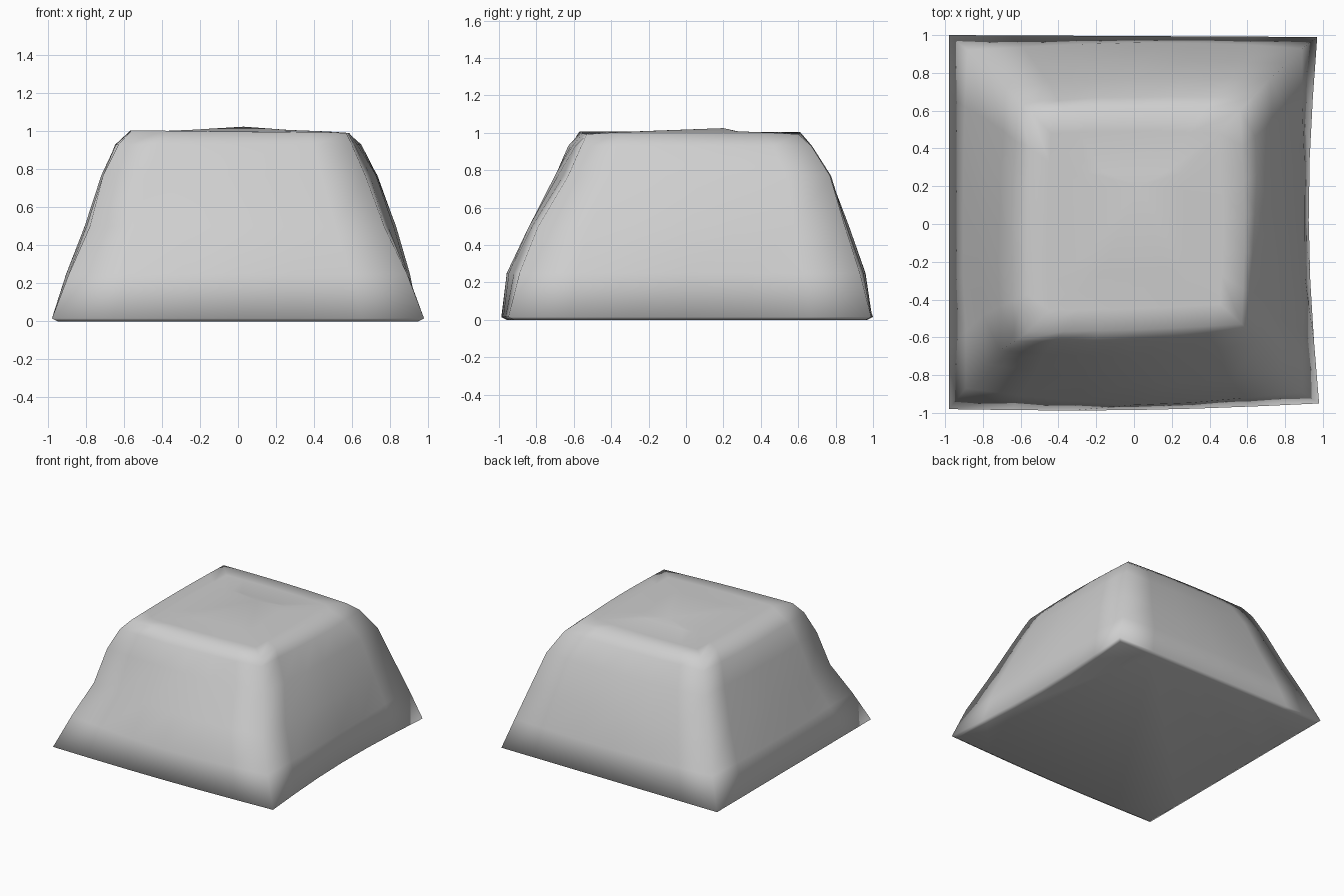
import bpy
import bmesh
import math
import random
from mathutils import Vector

random.seed(4)
default_cube = bpy.data.objects.get("Cube")
if default_cube:
    bpy.data.objects.remove(default_cube, do_unlink=True)

# Single stone colour
stone = bpy.data.materials.new("pale grey stone")
stone.use_nodes = True
grey = (0.62, 0.62, 0.62, 1.0)
stone.diffuse_color = grey
stone.node_tree.nodes["Principled BSDF"].inputs["Base Color"].default_value = grey

# Heights of the wall rings and the (x, y) course of each corner, bottom to top
heights = [0.015, 0.25, 0.5, 0.77, 0.93, 0.995]
front_left = [(-.98, -.98), (-.89, -.87), (-.78, -.74), (-.71, -.67), (-.63, -.62), (-.56, -.57)]
front_right = [(.98, -.95), (.89, -.89), (.77, -.79), (.67, -.63), (.6, -.56), (.57, -.53)]
back_right = [(.97, .99), (.89, .93), (.81, .85), (.72, .77), (.63, .67), (.56, .6)]
back_left = [(-.98, 1), (-.88, .92), (-.78, .82), (-.68, .72), (-.61, .65), (-.55, .6)]
corners = [front_left, front_right, back_right, back_left]

# Outward bow of the front, right, back and left sides at each height
bows = [
    [.02, .08, .07, .05, .03, .01],
    [-.05, .01, .04, .04, .03, .02],
    [0, .04, .03, .025, .015, .015],
    [0, .015, .025, .02, .02, .01],
]
SEGMENTS = 6
TOP = len(heights) - 1


def ring_points(level):
    """Walk the four sides of one ring, bowing each side."""
    points = []
    for side in range(4):
        a = Vector(corners[side][level])
        b = Vector(corners[(side + 1) % 4][level])
        outward = Vector((b.y - a.y, a.x - b.x)).normalized()
        for i in range(SEGMENTS):
            t = i / SEGMENTS
            bow = bows[side][level] * math.sin(math.pi * t)
            if i and 0 < level < TOP:
                bow += random.uniform(-0.008, 0.008)
            p = a.lerp(b, t) + outward * bow
            z = heights[level]
            if level == TOP:
                z += 0.004 - 0.012 * p.x
            points.append(Vector((p.x, p.y, z)))
    return points


def shrink(points, factor, z):
    """Copy a ring scaled towards its middle."""
    return [Vector((p.x * factor, p.y * factor, z)) for p in points]


bm = bmesh.new()
levels = [ring_points(i) for i in range(len(heights))]

# Underside ring, walls, then the gently domed top
rings = [shrink(levels[0], 0.97, 0.0)] + levels
rings += [shrink(levels[-1], 0.8, 1.0), shrink(levels[-1], 0.45, 1.008)]
rows = [[bm.verts.new(p) for p in ring] for ring in rings]
count = SEGMENTS * 4
for lower, upper in zip(rows, rows[1:]):
    for i in range(count):
        j = (i + 1) % count
        bm.faces.new((lower[i], lower[j], upper[j], upper[i]))

peak = bm.verts.new((0.03, 0.2, 1.025))
for i in range(count):
    bm.faces.new((rows[-1][i], rows[-1][(i + 1) % count], peak))
bm.faces.new(list(reversed(rows[0])))
bmesh.ops.recalc_face_normals(bm, faces=bm.faces[:])
for face in bm.faces:
    face.smooth = True

mesh = bpy.data.meshes.new("stone_block")
bm.to_mesh(mesh)
bm.free()
mesh.materials.append(stone)
block = bpy.data.objects.new("stone_block", mesh)
bpy.context.collection.objects.link(block)
